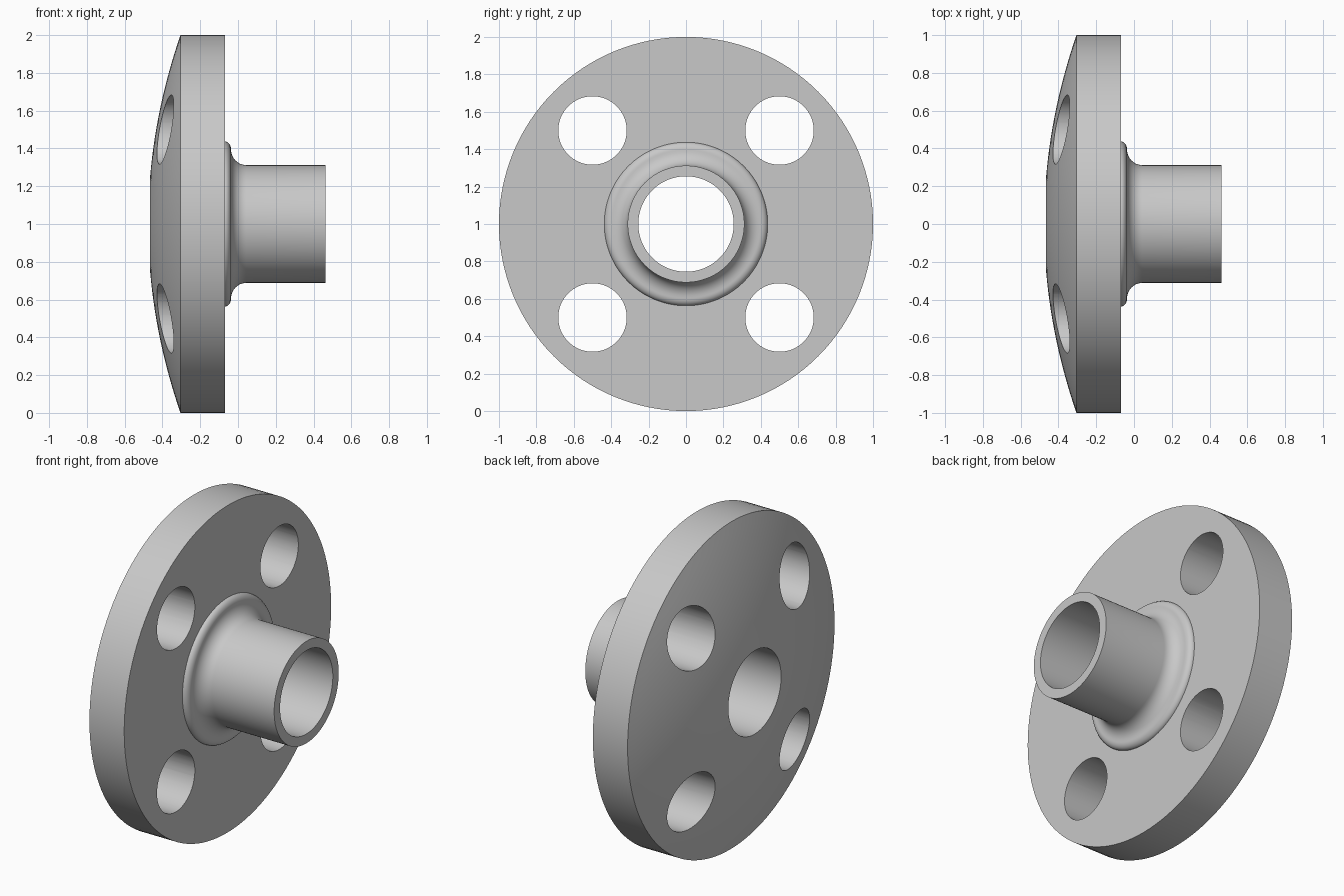
import bpy, bmesh
from math import pi, sin, cos, radians
from mathutils import Matrix, Vector

default = bpy.data.objects.get("Cube")
if default:
    bpy.data.objects.remove(default, do_unlink=True)

# Plain grey metal
grey = bpy.data.materials.new("grey_metal")
grey.use_nodes = True
colour = (0.58, 0.58, 0.58, 1)
grey.diffuse_color = colour
grey.node_tree.nodes["Principled BSDF"].inputs["Base Color"].default_value = colour

CENTRE = Vector((0, 0, 1))
BORE, PIPE, RIM = 0.255, 0.312, 1.0
BACK, FACE, END = -0.465, -0.07, 0.463


def arc(cx, cr, rx, rr, start, stop, steps=10):
    """Elliptical arc in the (x, radius) plane, angles in degrees."""
    angles = [radians(start + (stop - start) * i / steps) for i in range(steps + 1)]
    return [(cx + rx * cos(a), cr + rr * sin(a)) for a in angles]


def make_object(name, bm):
    bmesh.ops.recalc_face_normals(bm, faces=bm.faces)
    mesh = bpy.data.meshes.new(name)
    bm.to_mesh(mesh)
    bm.free()
    mesh.materials.append(grey)
    ob = bpy.data.objects.new(name, mesh)
    bpy.context.collection.objects.link(ob)
    return ob


# Half section: domed back, rim, flat face, bead and fillet, pipe, bore
dome = []
for i in range(15):
    r = BORE + (RIM - BORE) * i / 14
    dome.append((BACK + 0.16 * (r * r - BORE ** 2) / (RIM ** 2 - BORE ** 2), r))
bead = arc(FACE, 0.395, 0.033, 0.042, 90, 0)
fillet = arc(0.043, 0.395, 0.08, 0.083, 180, 270)
profile = dome + [(FACE, RIM)] + bead + fillet[1:] + [(END, PIPE), (END, BORE)]

bm = bmesh.new()
verts = [bm.verts.new(CENTRE + Vector((x, 0, r))) for x, r in profile]
edges = [bm.edges.new((v, verts[(i + 1) % len(verts)])) for i, v in enumerate(verts)]
bmesh.ops.spin(bm, geom=verts + edges, cent=CENTRE, axis=(1, 0, 0),
               angle=2 * pi, steps=128, use_duplicate=False)
bmesh.ops.remove_doubles(bm, verts=bm.verts, dist=0.0001)
flange = make_object("pipe_flange", bm)

# Four bolt holes through the disc
bm = bmesh.new()
for y in (-0.5, 0.5):
    for z in (-0.5, 0.5):
        place = Matrix.Translation(CENTRE + Vector((-0.25, y, z)))
        bmesh.ops.create_cone(bm, cap_ends=True, segments=64, radius1=0.183,
                              radius2=0.183, depth=0.8,
                              matrix=place @ Matrix.Rotation(pi / 2, 4, "Y"))
cutter = make_object("bolt_hole_cutter", bm)
cutter.hide_render = True

holes = flange.modifiers.new("bolt_holes", "BOOLEAN")
holes.operation = "DIFFERENCE"
holes.solver = "EXACT"
holes.object = cutter
bpy.context.view_layer.objects.active = flange
flange.select_set(True)
bpy.ops.object.modifier_apply(modifier=holes.name)
bpy.data.objects.remove(cutter, do_unlink=True)
bpy.ops.object.shade_smooth_by_angle(angle=radians(30))
